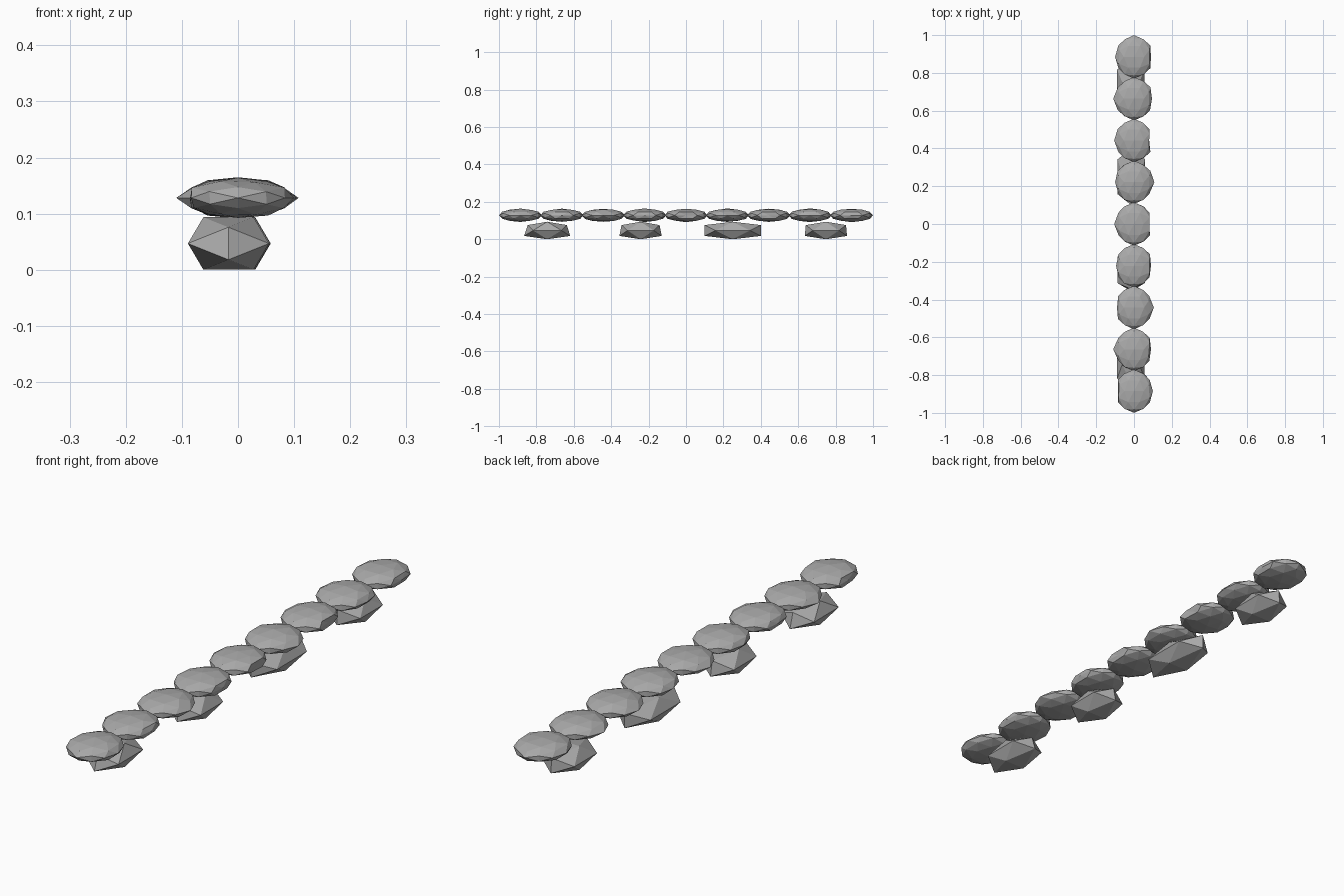
import bpy
import bmesh
import random
from mathutils import Vector

random.seed(4)
cube = bpy.data.objects.get("Cube")
if cube:
    bpy.data.objects.remove(cube, do_unlink=True)

stone_grey = bpy.data.materials.new("stone grey")
stone_grey.use_nodes = True
GREY = (0.4, 0.4, 0.4, 1)
stone_grey.diffuse_color = GREY
stone_grey.node_tree.nodes["Principled BSDF"].inputs["Base Color"].default_value = GREY


def icosahedron(split):
    """Unit icosahedron with a level edge along x at top and bottom."""
    bm = bmesh.new()
    phi = (1 + 5 ** 0.5) / 2
    for a in (-1, 1):
        for b in (-phi, phi):
            for co in ((a, 0, b), (0, b, a), (b, a, 0)):
                bm.verts.new(Vector(co).normalized())
    bmesh.ops.convex_hull(bm, input=bm.verts[:])
    if split:
        bmesh.ops.subdivide_edges(bm, edges=bm.edges[:], cuts=1, use_grid_fill=True)
        for v in bm.verts:
            v.co.normalize()
    return bm


def finish(bm, name, centre):
    bmesh.ops.triangulate(bm, faces=bm.faces[:])
    bmesh.ops.recalc_face_normals(bm, faces=bm.faces[:])
    mesh = bpy.data.meshes.new(name)
    bm.to_mesh(mesh)
    bm.free()
    mesh.materials.append(stone_grey)
    obj = bpy.data.objects.new(name, mesh)
    obj.location = centre
    bpy.context.collection.objects.link(obj)


# Row of flat upper stones: reach to the right (-x) and left (+x) of each
reaches = [(0.085, 0.10), (0.11, 0.09), (0.09, 0.105), (0.095, 0.09), (0.105, 0.08),
           (0.10, 0.108), (0.105, 0.08), (0.11, 0.095), (0.10, 0.09)]
for i, (low, high) in enumerate(reaches):
    bm = icosahedron(True)
    for v in bm.verts:
        u = v.co.copy()
        wobble = random.uniform(0.95, 1.03)
        v.co = Vector((u.x * 0.10 * wobble, u.y * 0.115, u.z * 0.036 * wobble))
        if abs(u.x) > 0.99:
            v.co.x = high if u.x > 0 else -low
    finish(bm, f"top_stone_{i + 1}", (0, (i - 4) * 0.2212, 0.128))

# Supporting stones: centre x, centre y, half length, taper of the upper tips
supports = [(-0.017, -0.742, 0.123, 0.85), (-0.015, -0.243, 0.113, 0.9),
            (-0.014, 0.25, 0.15, 1.0), (-0.017, 0.748, 0.113, 0.95)]
for i, (x, y, half, taper) in enumerate(supports):
    bm = icosahedron(False)
    for v in bm.verts:
        u = v.co
        tip = taper if u.z > 0.1 else 1
        v.co = Vector((u.x * 0.085, u.y * half / 0.85 * tip, u.z * 0.055))
    finish(bm, f"support_stone_{i + 1}", (x, y, 0.0468))
